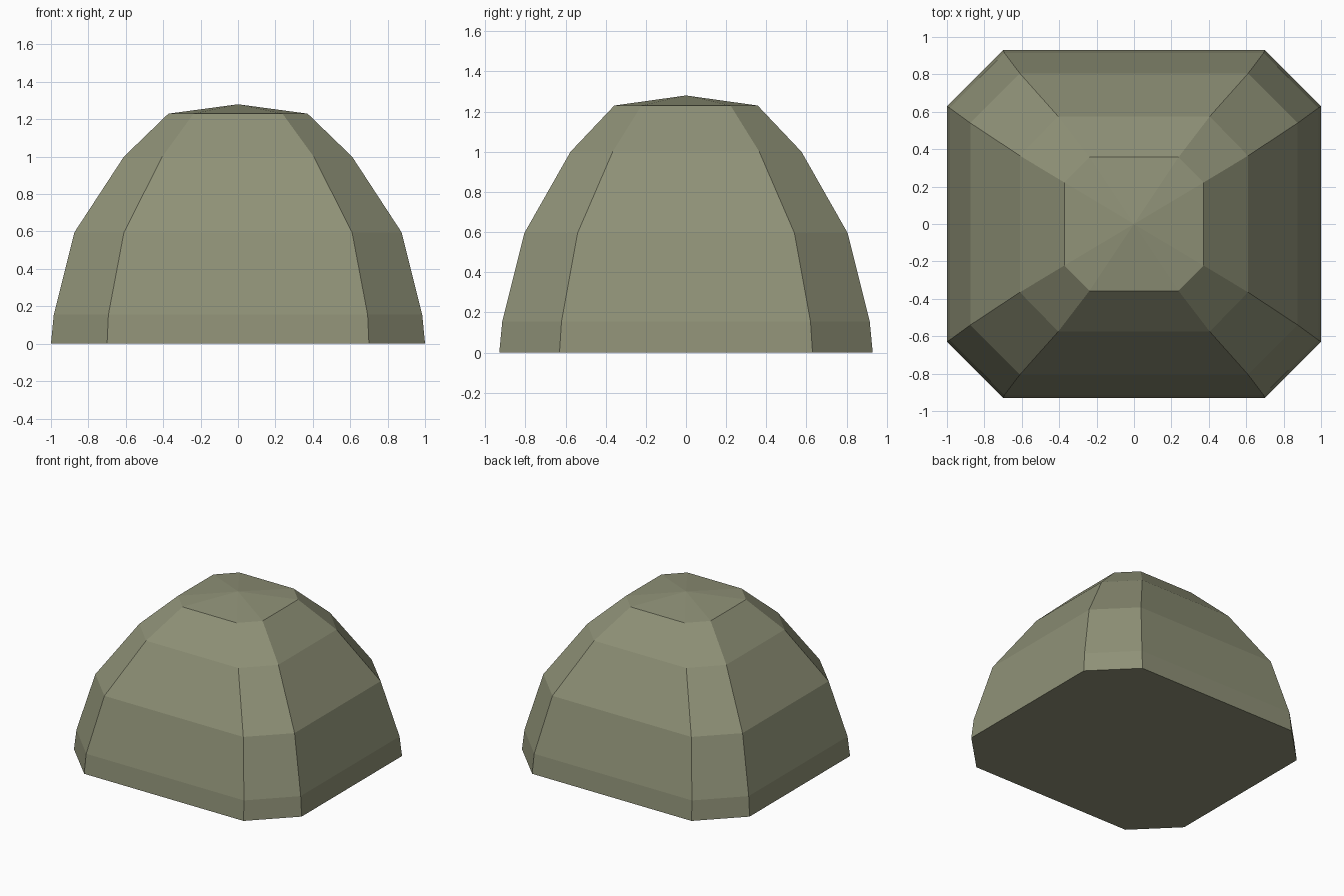
import bpy
import bmesh

if "Cube" in bpy.data.objects:
    bpy.data.objects.remove(bpy.data.objects["Cube"])

# Single olive grey colour
olive = bpy.data.materials.new("olive_grey")
olive.diffuse_color = (0.275, 0.285, 0.185, 1.0)
olive.use_nodes = True
olive.node_tree.nodes["Principled BSDF"].inputs["Base Color"].default_value = olive.diffuse_color

# Stacked rings: height, half width, half depth, corner x, corner y
RINGS = [
    (0.00, 1.000, 0.930, 0.700, 0.630),
    (0.155, 0.985, 0.915, 0.693, 0.620),
    (0.595, 0.875, 0.805, 0.610, 0.540),
    (1.00, 0.610, 0.575, 0.405, 0.365),
    (1.23, 0.372, 0.357, 0.238, 0.222),
]
APEX = 1.28


def octagon(bm, z, hx, hy, cx, cy):
    """Rectangle with cut corners, counter-clockwise from above."""
    pts = [(hx, -cy), (hx, cy), (cx, hy), (-cx, hy),
           (-hx, cy), (-hx, -cy), (-cx, -hy), (cx, -hy)]
    return [bm.verts.new((x, y, z)) for x, y in pts]


bm = bmesh.new()
loops = [octagon(bm, *ring) for ring in RINGS]

# Flat underside
bm.faces.new(loops[0][::-1])

# Faceted walls
for low, high in zip(loops, loops[1:]):
    for i in range(8):
        j = (i + 1) % 8
        bm.faces.new((low[i], low[j], high[j], high[i]))

# Shallow pointed cap
tip = bm.verts.new((0, 0, APEX))
for i in range(8):
    bm.faces.new((loops[-1][i], loops[-1][(i + 1) % 8], tip))

bmesh.ops.recalc_face_normals(bm, faces=bm.faces)
mesh = bpy.data.meshes.new("faceted_dome")
bm.to_mesh(mesh)
bm.free()
mesh.materials.append(olive)
dome = bpy.data.objects.new("faceted_dome", mesh)
bpy.context.collection.objects.link(dome)
